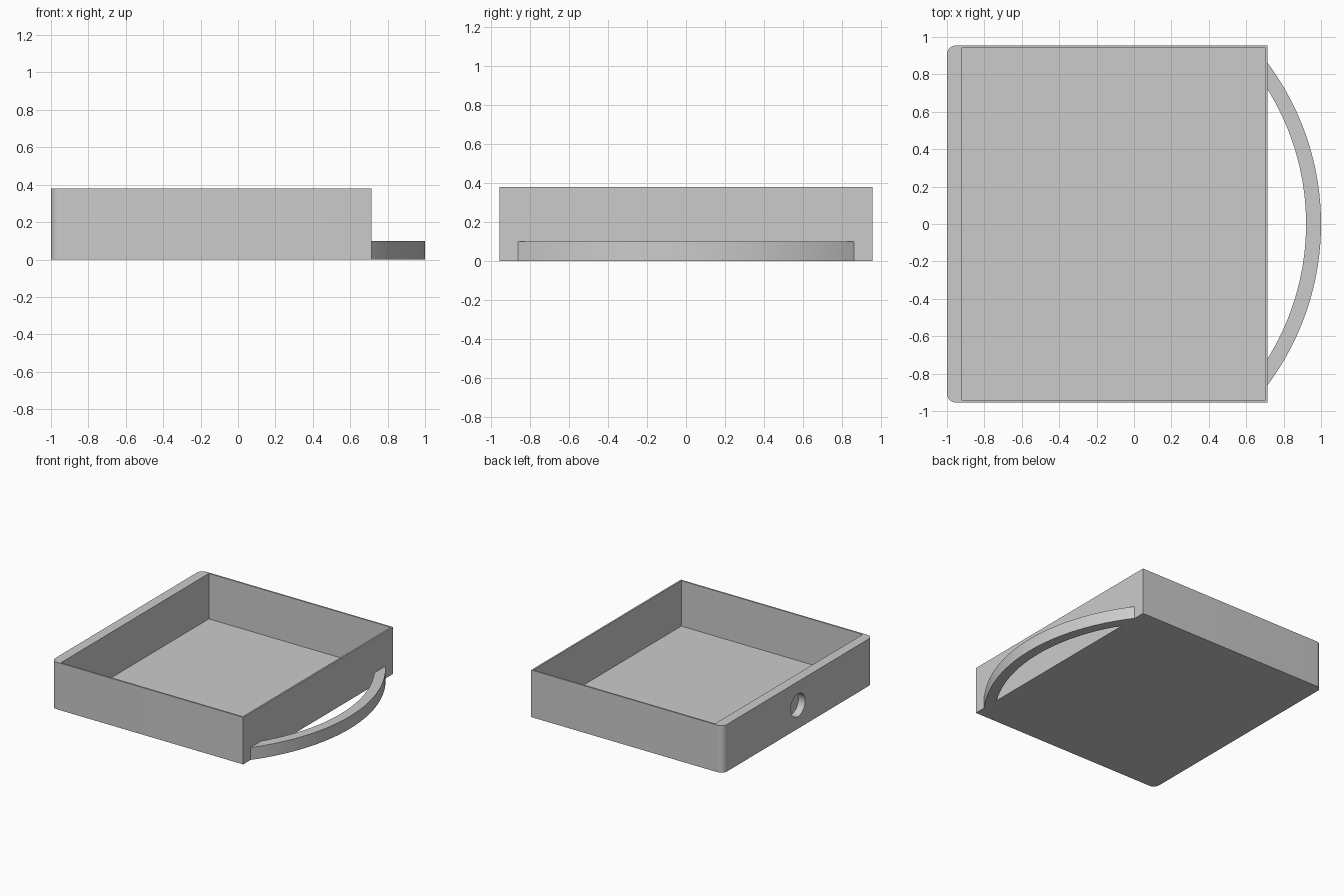
import bpy
import bmesh
from math import asin, cos, sin, pi

default = bpy.data.objects.get("Cube")
if default:
    bpy.data.objects.remove(default, do_unlink=True)

LEFT, RIGHT, HALF_Y, HEIGHT = -1.0, 0.715, 0.955, 0.38
WALL, THICK_WALL, CORNER = 0.013, 0.08, 0.05

grey = bpy.data.materials.new("plain grey")
grey.use_nodes = True
colour = (0.6, 0.6, 0.6, 1)
grey.diffuse_color = colour
grey.node_tree.nodes["Principled BSDF"].inputs["Base Color"].default_value = colour


def arc(cx, cy, r, start, end, steps):
    """Points along a circular arc."""
    angles = [start + (end - start) * i / steps for i in range(steps + 1)]
    return [(cx + r * cos(a), cy + r * sin(a)) for a in angles]


def prism(name, outline, z0, z1):
    """Extrude a flat outline between two heights."""
    bm = bmesh.new()
    face = bm.faces.new([bm.verts.new((x, y, z0)) for x, y in outline])
    top = bmesh.ops.extrude_face_region(bm, geom=[face])["geom"]
    verts = [v for v in top if isinstance(v, bmesh.types.BMVert)]
    bmesh.ops.translate(bm, verts=verts, vec=(0, 0, z1 - z0))
    bmesh.ops.recalc_face_normals(bm, faces=bm.faces)
    mesh = bpy.data.meshes.new(name)
    bm.to_mesh(mesh)
    bm.free()
    mesh.materials.append(grey)
    obj = bpy.data.objects.new(name, mesh)
    bpy.context.collection.objects.link(obj)
    return obj


def activate(obj):
    bpy.ops.object.select_all(action="DESELECT")
    obj.select_set(True)
    bpy.context.view_layer.objects.active = obj


def cut(target, cutter):
    """Subtract the cutter, then discard it."""
    cutter.hide_render = True
    mod = target.modifiers.new("cut", "BOOLEAN")
    mod.operation, mod.solver, mod.object = "DIFFERENCE", "EXACT", cutter
    activate(target)
    bpy.ops.object.modifier_apply(modifier=mod.name)
    bpy.data.objects.remove(cutter, do_unlink=True)


# Tray body with two rounded corners on the thick-walled side
cx, cy = LEFT + CORNER, HALF_Y - CORNER
outline = [(RIGHT, -HALF_Y), (RIGHT, HALF_Y)]
outline += arc(cx, cy, CORNER, pi / 2, pi, 10)
outline += arc(cx, -cy, CORNER, pi, 3 * pi / 2, 10)
tray = prism("tray", outline, 0, HEIGHT)

# Open cavity
x0, x1, y1 = LEFT + THICK_WALL, RIGHT - WALL, HALF_Y - WALL
cavity = prism("cavity_cutter", [(x0, -y1), (x1, -y1), (x1, y1), (x0, y1)], WALL, HEIGHT + 0.1)
cut(tray, cavity)

# Blind round recess in the thick wall
DEPTH = 0.06
bpy.ops.mesh.primitive_cylinder_add(vertices=48, radius=0.092, depth=2 * DEPTH,
                                    location=(LEFT, 0, HEIGHT / 2), rotation=(0, pi / 2, 0))
recess = bpy.context.object
recess.data.materials.append(grey)
cut(tray, recess)

# Bowed handle, a band between two concentric arcs ending at the wall
centre, outer, inner = -0.44, 1.44, 1.36


def handle_arc(r, direction):
    half = pi / 2 - asin((RIGHT - centre) / r)
    return arc(centre, 0, r, -half * direction, half * direction, 48)


handle = prism("handle", handle_arc(outer, 1) + handle_arc(inner, -1), 0, 0.1)

for part in (tray, handle):
    activate(part)
    bpy.ops.object.shade_smooth_by_angle(angle=pi / 6)
